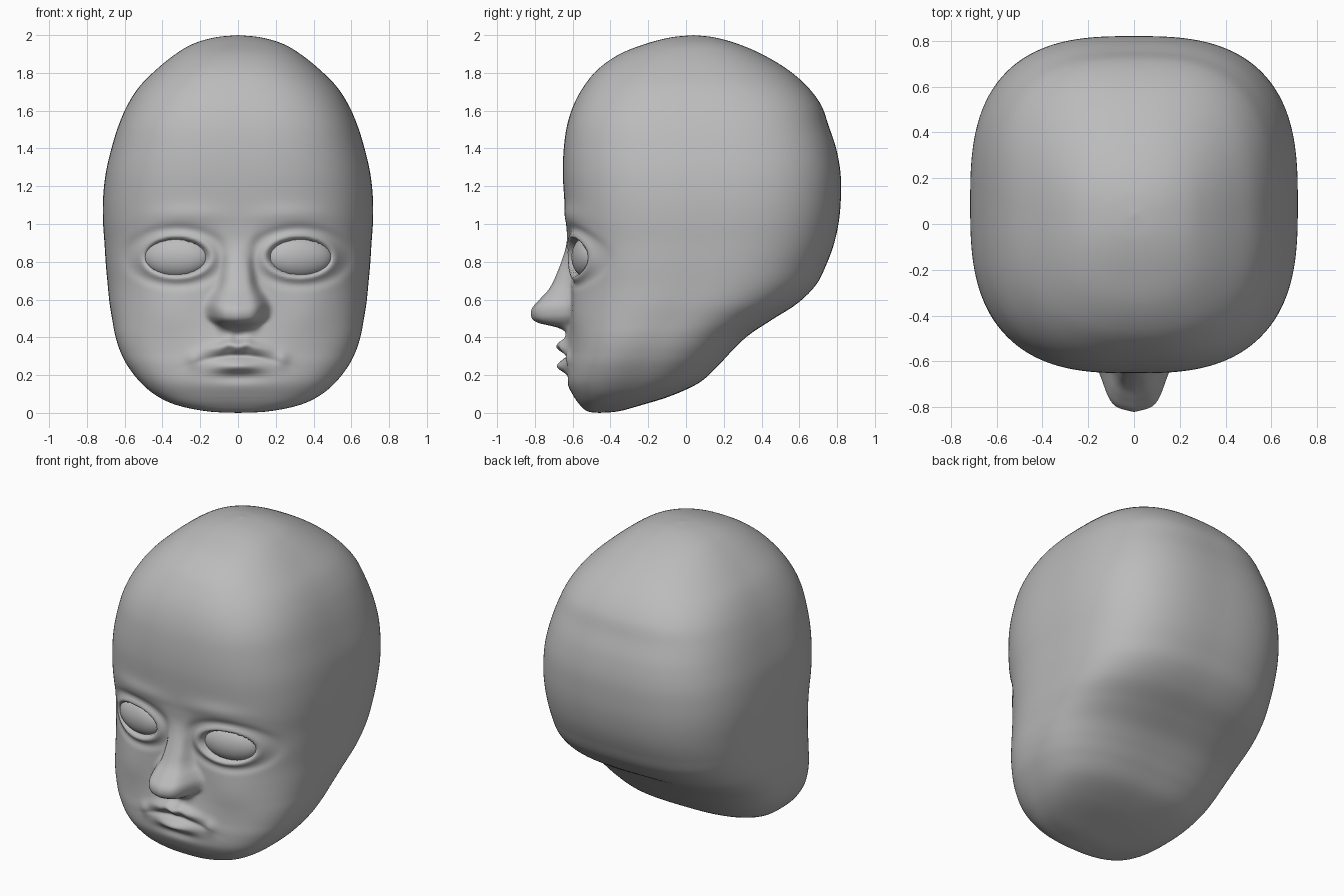
import bpy, bmesh, math
from mathutils import Vector

if "Cube" in bpy.data.objects:
    bpy.data.objects.remove(bpy.data.objects["Cube"])

skin = bpy.data.materials.new("plain grey")
skin.diffuse_color = (0.5, 0.5, 0.5, 1)
skin.use_nodes = True
skin.node_tree.nodes["Principled BSDF"].inputs["Base Color"].default_value = skin.diffuse_color


def spline(table, t):
    """Smooth interpolation of rows (key, value, value, ...)."""
    n = len(table)
    t = min(max(t, table[0][0]), table[-1][0])
    i = max(k for k in range(n - 1) if table[k][0] <= t)

    def slope(k, c):
        lo, hi = table[max(k - 1, 0)], table[min(k + 1, n - 1)]
        return (hi[c] - lo[c]) / (hi[0] - lo[0])

    p, q = table[i], table[i + 1]
    h = q[0] - p[0]
    u = (t - p[0]) / h
    a, b = 2 * u**3 - 3 * u**2 + 1, u**3 - 2 * u**2 + u
    c, d = 3 * u**2 - 2 * u**3, u**3 - u**2
    return [a * p[k] + b * h * slope(i, k) + c * q[k] + d * h * slope(i + 1, k)
            for k in range(1, len(p))]


def bump(v, centre, width):
    return math.exp(-((v - centre) / width) ** 2)


def step(v, lo, hi):
    u = min(max((v - lo) / (hi - lo), 0), 1)
    return u * u * (3 - 2 * u)


# head sections: height, half width, front y, back y
SECTIONS = [
    (0.00, 0.00, -0.46, -0.46), (0.008, 0.16, -0.52, -0.36),
    (0.04, 0.32, -0.56, -0.24), (0.09, 0.43, -0.595, -0.08),
    (0.16, 0.515, -0.625, 0.07), (0.25, 0.585, -0.625, 0.17),
    (0.33, 0.625, -0.615, 0.245), (0.41, 0.65, -0.61, 0.33),
    (0.49, 0.665, -0.61, 0.45), (0.58, 0.68, -0.61, 0.59),
    (0.68, 0.69, -0.61, 0.69), (0.79, 0.70, -0.615, 0.745),
    (0.90, 0.707, -0.62, 0.785), (1.02, 0.715, -0.635, 0.81),
    (1.14, 0.714, -0.645, 0.82), (1.27, 0.70, -0.652, 0.818),
    (1.40, 0.67, -0.647, 0.795), (1.52, 0.633, -0.63, 0.755),
    (1.63, 0.585, -0.595, 0.715), (1.73, 0.52, -0.54, 0.64),
    (1.82, 0.43, -0.465, 0.535), (1.90, 0.33, -0.35, 0.40),
    (1.955, 0.235, -0.21, 0.27), (1.988, 0.12, -0.08, 0.15),
    (2.00, 0.00, 0.04, 0.04)]
HEAD = [(i,) + s for i, s in enumerate(SECTIONS)]

# nose: height, projection, half width
NOSE = [(0.39, 0.0, 0.10), (0.43, 0.02, 0.105), (0.455, 0.07, 0.11),
        (0.475, 0.16, 0.125), (0.50, 0.20, 0.138), (0.55, 0.205, 0.142),
        (0.60, 0.165, 0.125), (0.65, 0.12, 0.10), (0.70, 0.09, 0.085),
        (0.80, 0.045, 0.075), (0.90, 0.012, 0.09), (1.00, 0.0, 0.12)]
EYE_X, EYE_Z, EYE_W, EYE_H = 0.325, 0.825, 0.165, 0.098


def relief(x, z):
    """How far the face stands forward of the plain head."""
    ax = abs(x)
    out = 0.0
    # nose with its underside rising towards the wings
    zn = z - 0.8 * min(ax, 0.14) ** 2
    if 0.39 < zn < 1.0:
        depth, width = spline(NOSE, zn)
        out += depth * math.exp(-(ax / width) ** 6) * (1 - 0.15 * min(ax / width, 1))
    # eye sockets, lid rims and brows
    d = math.hypot((ax - EYE_X) / EYE_W, (z - EYE_Z) / EYE_H)
    out -= 0.05 * (1 - step(d, 0.88, 1.02))
    out += 0.012 * bump(d, 1.15, 0.13)
    out -= 0.010 * bump(d, 1.55, 0.22)
    out += 0.012 * bump(z, 1.05 - 0.25 * (ax - 0.28) ** 2, 0.05) * bump(ax, 0.28, 0.2)
    # muzzle, lips and mouth line, drooping at the corners
    droop = 0.7 * ax * ax
    out += 0.030 * bump(z, 0.33, 0.13) * bump(ax, 0, 0.22)
    out += 0.045 * bump(z, 0.352 - droop + 0.012 * bump(ax, 0.05, 0.03), 0.03) * bump(ax, 0, 0.15)
    out += 0.040 * bump(z, 0.245 - 0.2 * droop, 0.03) * bump(ax, 0, 0.11)
    out -= 0.020 * bump(z, 0.302 - droop, 0.014) * bump(ax, 0, 0.16)
    out -= 0.015 * bump(z, 0.41, 0.03) * bump(ax, 0, 0.03)
    out += 0.014 * bump(z, 0.285, 0.04) * bump(ax, 0.235, 0.035)
    out -= 0.015 * bump(z, 0.19, 0.03) * bump(ax, 0, 0.14)
    # cheeks
    out += 0.012 * bump(z, 0.52, 0.13) * bump(ax, 0.36, 0.13)
    return out


def head_point(t, ang):
    z, w, front, back = spline(HEAD, t)
    n = 2.85 - 0.5 * step(z, 1.5, 2.0)
    c, s = math.cos(ang), math.sin(ang)
    r = (abs(c) ** n + abs(s) ** n) ** (-1 / n)
    x = w * r * c
    y = (front + back) / 2 + (back - front) / 2 * r * s
    if s < 0 and 0.08 < z < 1.35:
        y -= relief(x, z) * step(-s, 0.05, 0.4)
    return Vector((x, y, z))


def finish(bm, name):
    bmesh.ops.recalc_face_normals(bm, faces=bm.faces)
    for f in bm.faces:
        f.smooth = True
    me = bpy.data.meshes.new(name)
    bm.to_mesh(me)
    bm.free()
    me.materials.append(skin)
    ob = bpy.data.objects.new(name, me)
    bpy.context.collection.objects.link(ob)
    return ob


# head: dense rings between a chin pole and a crown pole
AROUND, PER = 320, 9
rows = (len(HEAD) - 1) * PER
bm = bmesh.new()
rings = [[bm.verts.new(head_point(k / PER, 2 * math.pi * j / AROUND))
          for j in range(AROUND)] for k in range(1, rows)]
poles = [bm.verts.new((0, SECTIONS[i][2], SECTIONS[i][0])) for i in (0, -1)]
for j in range(AROUND):
    m = (j + 1) % AROUND
    for a, b in zip(rings, rings[1:]):
        bm.faces.new((a[j], a[m], b[m], b[j]))
    bm.faces.new((poles[0], rings[0][m], rings[0][j]))
    bm.faces.new((poles[1], rings[-1][j], rings[-1][m]))
finish(bm, "head")

# eyes: flattened balls seated in the sockets
for side, name in ((-1, "right_eye"), (1, "left_eye")):
    bm = bmesh.new()
    bmesh.ops.create_uvsphere(bm, u_segments=48, v_segments=24, radius=1)
    eye = finish(bm, name)
    eye.scale = (0.175, 0.075, 0.108)
    eye.rotation_euler = (0, 0, side * 0.2)
    eye.location = (side * EYE_X, -0.525, EYE_Z)
